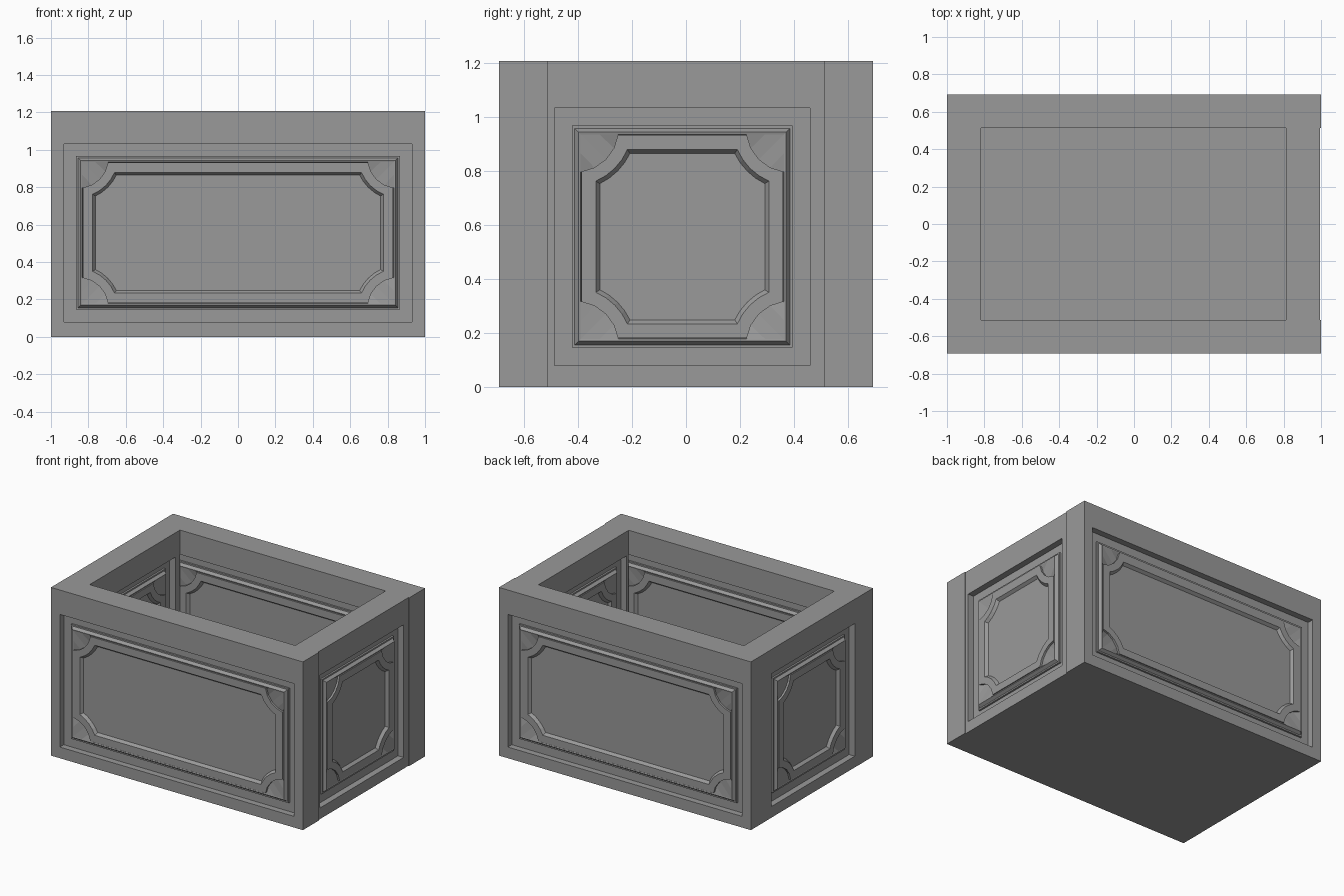
import bpy, bmesh
from math import sin, cos, asin, pi

if "Cube" in bpy.data.objects:
    bpy.data.objects.remove(bpy.data.objects["Cube"])

THICK, HEIGHT = 0.18, 1.207
STEPS = 4             # segments in each scooped panel corner
ZB, ZT = 0.08, 1.032  # vertical limits of the panel opening

grey = bpy.data.materials.new("dark_grey")
grey.diffuse_color = (0.32, 0.32, 0.32, 1)
grey.use_nodes = True
grey.node_tree.nodes["Principled BSDF"].inputs["Base Color"].default_value = grey.diffuse_color


def expand(corners_fn):
    """Ring of 2D points: corners_fn(i, t) for four corners, counter-clockwise."""
    return [corners_fn(i, k / STEPS) for i in range(4) for k in range(STEPS + 1)]


def mirror_t(i, t):
    return t if i % 2 == 0 else 1 - t


SIGNS = [(1, 1), (-1, 1), (-1, -1), (1, -1)]


def rect_ring(u0, u1, v0, v1, n=0.14):
    """Rectangle with extra points beside its corners to match the scooped rings."""
    def pt(i, t):
        su, sv = SIGNS[i]
        t = mirror_t(i, t)
        u, v = (u1 if su > 0 else u0), (v1 if sv > 0 else v0)
        return (u - su * n * max(0, 2 * t - 1), v - sv * n * max(0, 1 - 2 * t))
    return expand(pt)


def scoop_ring(u0, u1, v0, v1, inset, r, flat=0.2):
    """Inset outline whose corners are slightly flattened arcs about the rectangle's corners."""
    a0 = asin(inset / r)

    def pt(i, t):
        su, sv = SIGNS[i]
        t = mirror_t(i, t)
        a = a0 + (pi / 2 - 2 * a0) * t
        lo, hi = r * sin(a0), r * cos(a0)
        du = (1 - flat) * r * sin(a) + flat * (lo + (hi - lo) * t)
        dv = (1 - flat) * r * cos(a) + flat * (hi + (lo - hi) * t)
        u, v = (u1 if su > 0 else u0), (v1 if sv > 0 else v0)
        return (u - su * du, v - sv * dv)
    return expand(pt)


def wall_mesh(name, half, u0, u1):
    """Two-sided panelled wall; u0..u1 is the opening width."""
    def box(i):
        return (u0 + i, u1 - i, ZB + i, ZT - i)
    outer = rect_ring(-half, half, 0, HEIGHT)
    field = box(0.10)
    # (outline, depth below the wall face)
    rings = [
        (outer, THICK / 2), (outer, 0),
        (rect_ring(*box(0)), 0), (rect_ring(*box(0)), 0.045),
        (rect_ring(*box(0.065)), 0.045), (rect_ring(*box(0.065)), 0.032),
        (rect_ring(*box(0.075)), 0.032), (rect_ring(*box(0.089)), 0.012),
        (rect_ring(*box(0.097)), 0.014),
        (scoop_ring(*field, 0, 0.135), 0.024),
        (scoop_ring(*field, 0, 0.135), 0.010),
        (scoop_ring(*field, 0.053, 0.178), 0.010),
        (scoop_ring(*field, 0.068, 0.192), 0.030),
    ]
    bm = bmesh.new()
    for side in (-1, 1):
        prev = None
        for pts, d in rings:
            cur = [bm.verts.new((u, side * (THICK / 2 - d), v)) for u, v in pts]
            if prev:
                n = len(cur)
                for k in range(n):
                    j = (k + 1) % n
                    bm.faces.new((prev[k], prev[j], cur[j], cur[k]))
            prev = cur
        bm.faces.new(prev)
    bmesh.ops.remove_doubles(bm, verts=bm.verts, dist=1e-5)
    bmesh.ops.recalc_face_normals(bm, faces=bm.faces)
    me = bpy.data.meshes.new(name)
    bm.to_mesh(me)
    bm.free()
    me.materials.append(grey)
    return me


def place(name, mesh, loc, turn=0):
    ob = bpy.data.objects.new(name, mesh)
    ob.location = loc
    ob.rotation_euler.z = turn
    bpy.context.collection.objects.link(ob)


# Long walls
long_wall = wall_mesh("long_wall", 1.0, -0.93, 0.93)
place("front_wall", long_wall, (0, -0.602, 0))
place("back_wall", long_wall, (0, 0.602, 0))

# Short walls, fitted between the long ones
short_wall = wall_mesh("short_wall", 0.512, -0.487, 0.46)
place("left_wall", short_wall, (-0.909, 0, 0), pi / 2)
place("right_wall", short_wall, (0.9035, 0, 0), pi / 2)

# Floor plate
bpy.ops.mesh.primitive_cube_add(size=1, location=(-0.003, 0, 0.015))
floor = bpy.context.object
floor.name = "floor"
floor.scale = (1.633, 1.024, 0.03)
floor.data.materials.append(grey)
